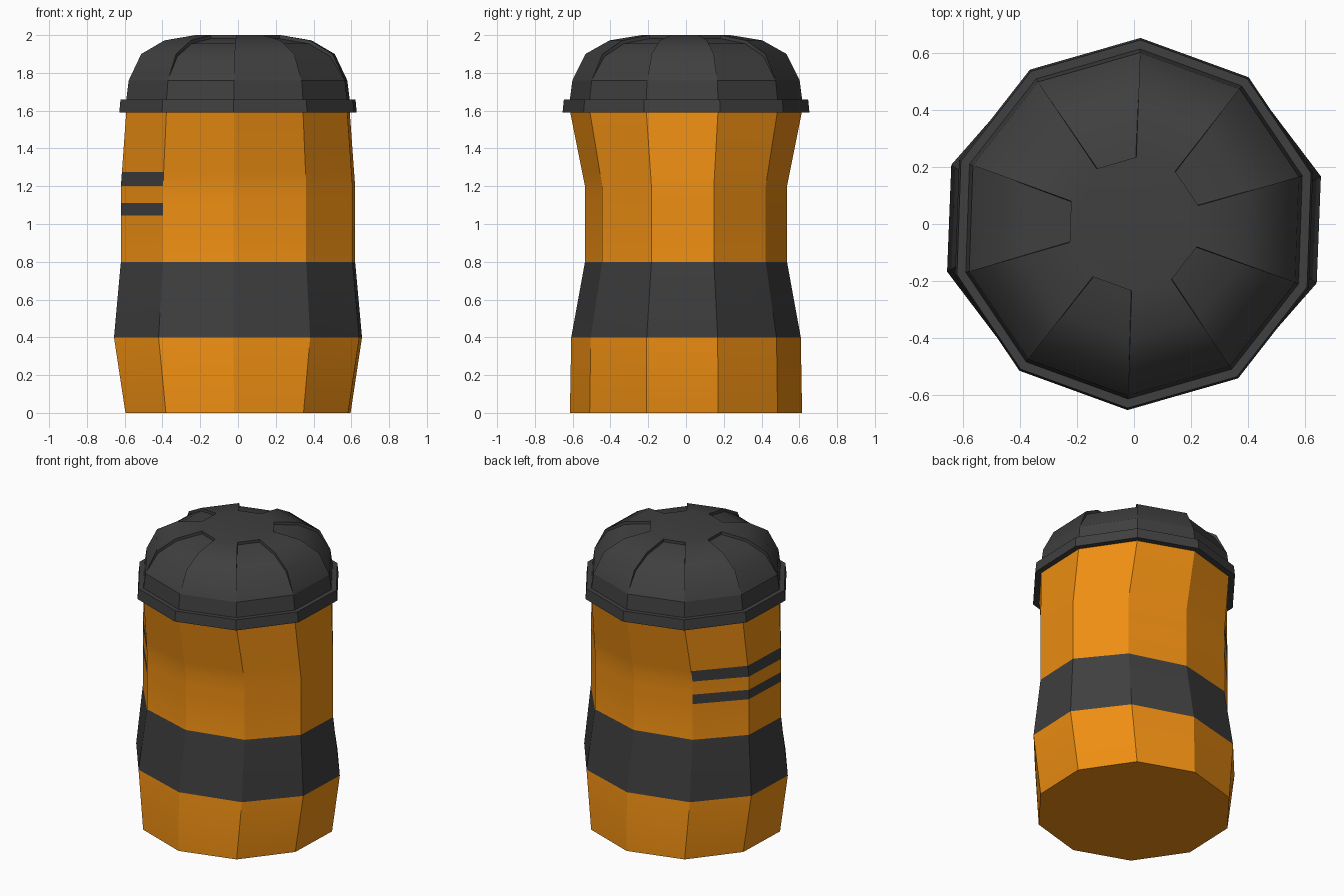
import bpy, bmesh
from math import cos, sin, radians

if "Cube" in bpy.data.objects:
    bpy.data.objects.remove(bpy.data.objects["Cube"])

SIDES = 10
START = 88  # angle of the first corner, in degrees


def material(name, rgb):
    m = bpy.data.materials.new(name)
    m.diffuse_color = (*rgb, 1)
    m.use_nodes = True
    m.node_tree.nodes["Principled BSDF"].inputs["Base Color"].default_value = m.diffuse_color
    return m


orange = material("orange", (0.85, 0.27, 0.006))
dark = material("dark_grey", (0.05, 0.05, 0.05))


def loft(bm, rings):
    """Closed ten-sided loft through (rx, ry, z); returns rows of side faces."""
    loops = []
    for rx, ry, z in rings:
        angs = [radians(START + 360 / SIDES * i) for i in range(SIDES)]
        loops.append([bm.verts.new((rx * cos(a), ry * sin(a), z)) for a in angs])
    rows = []
    for lo, hi in zip(loops, loops[1:]):
        rows.append([bm.faces.new((lo[i], lo[(i + 1) % SIDES], hi[(i + 1) % SIDES], hi[i]))
                     for i in range(SIDES)])
    bm.faces.new(loops[0][::-1])
    bm.faces.new(loops[-1])
    return rows


def finish(bm, name, mats, angle):
    me = bpy.data.meshes.new(name)
    bm.normal_update()
    bm.to_mesh(me)
    bm.free()
    ob = bpy.data.objects.new(name, me)
    bpy.context.collection.objects.link(ob)
    for m in mats:
        me.materials.append(m)
    bpy.context.view_layer.objects.active = ob
    ob.select_set(True)
    bpy.ops.object.shade_smooth_by_angle(angle=radians(angle), keep_sharp_edges=True)
    ob.select_set(False)


# Body: waisted barrel, with extra rings where the side stripes start and end
t = 0.075 / 0.4
waist = (0.645, 0.535)
body_rings = [(0.62, 0.615, 0), (0.683, 0.608, 0.4)]
body_rings += [(*waist, z) for z in (0.8, 1.045, 1.11, 1.2)]
body_rings += [(0.645 - 0.03 * t, 0.535 + 0.08 * t, 1.275), (0.615, 0.615, 1.6)]
bm = bmesh.new()
rows = loft(bm, body_rings)
for f in rows[1]:                    # wide belt
    f.material_index = 1
for row in (rows[3], rows[5]):       # two stripes on the left side
    for i in (1, 2, 3):
        row[i].material_index = 1
finish(bm, "body", [orange, dark], 30)

# Cap: rim and faceted dome with five recessed panels
DOME = 1.76
cap_profile = [(0.654, 1.59), (0.647, 1.66), (0.615, 1.66), (0.602, DOME),
               (0.533, 1.9), (0.405, 1.972), (0.235, 2.0)]
bm = bmesh.new()
rows = loft(bm, [(r, r, z) for r, z in cap_profile])
bm.normal_update()
for i in range(0, SIDES, 2):
    panel = [row[i] for row in rows[3:]]
    bmesh.ops.inset_region(bm, faces=panel, thickness=0.003, depth=-0.018,
                           use_even_offset=True)
    # the recess runs out to nothing at the foot of the dome
    for v in sorted(panel[0].verts, key=lambda v: v.co.z)[:2]:
        k = 0.6 / v.co.xy.length
        v.co.x, v.co.y, v.co.z = v.co.x * k, v.co.y * k, DOME + 0.002
# crisp line around the foot of the dome
for e in bm.edges:
    if all(abs(v.co.z - DOME) < 0.003 for v in e.verts):
        e.smooth = False
finish(bm, "cap", [dark], 35)
